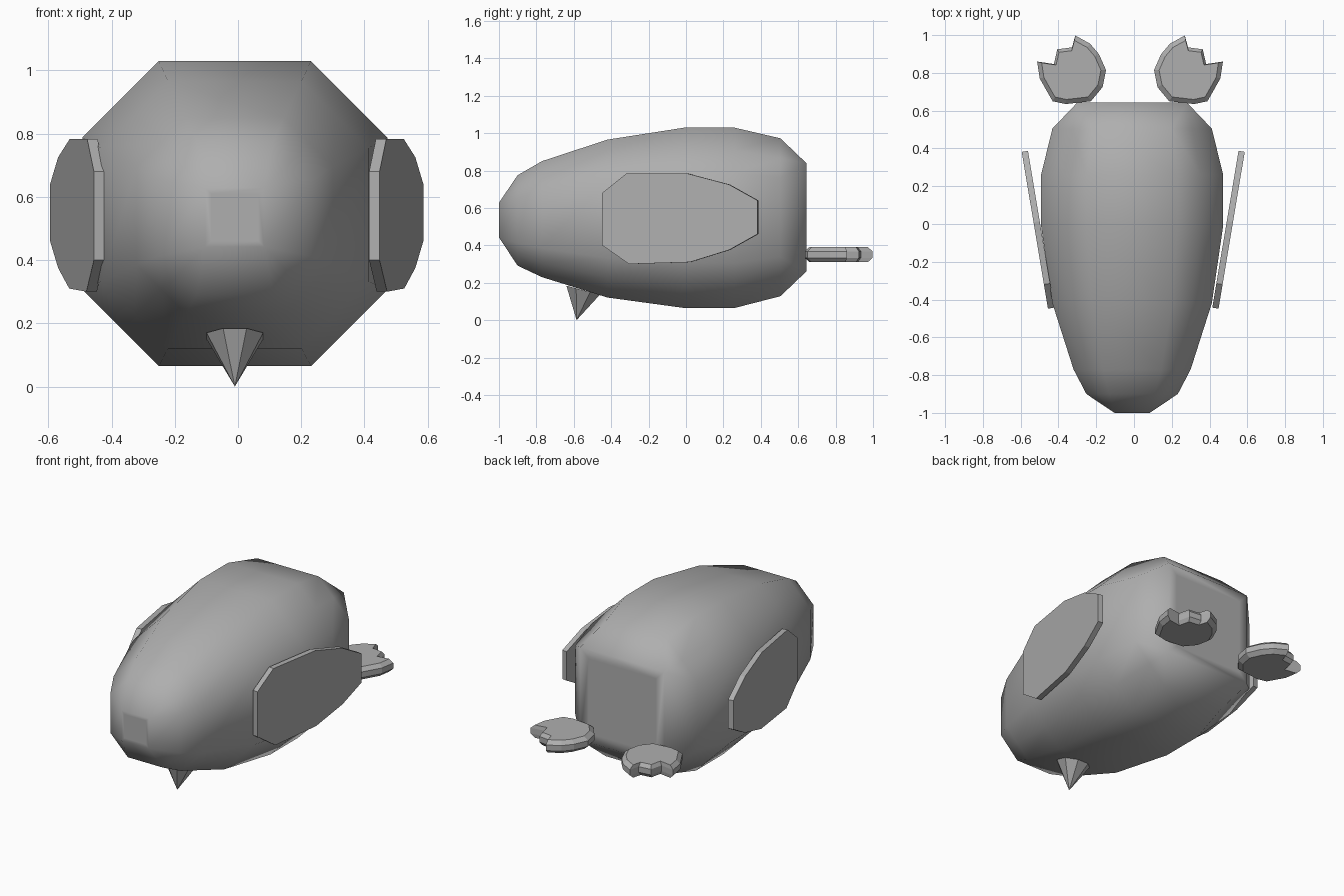
import bpy
import math

if "Cube" in bpy.data.objects:
    bpy.data.objects.remove(bpy.data.objects["Cube"], do_unlink=True)

GREY = (0.427, 0.427, 0.427, 1)
grey = bpy.data.materials.new("plain grey")
grey.use_nodes = True
grey.diffuse_color = GREY
grey.node_tree.nodes["Principled BSDF"].inputs["Base Color"].default_value = GREY


def add_mesh(name, verts, faces, smooth=False):
    mesh = bpy.data.meshes.new(name)
    mesh.from_pydata(verts, [], faces)
    mesh.materials.append(grey)
    obj = bpy.data.objects.new(name, mesh)
    bpy.context.collection.objects.link(obj)
    bpy.context.view_layer.objects.active = obj
    bpy.ops.object.select_all(action='DESELECT')
    obj.select_set(True)
    bpy.ops.object.mode_set(mode='EDIT')
    bpy.ops.mesh.select_all(action='SELECT')
    bpy.ops.mesh.normals_make_consistent(inside=False)
    bpy.ops.object.mode_set(mode='OBJECT')
    for p in mesh.polygons:
        p.use_smooth = smooth
    return obj


def loft(layers, caps=True):
    """Join equal-length loops of points into a skin."""
    n = len(layers[0])
    verts = [p for layer in layers for p in layer]
    faces = []
    for k in range(len(layers) - 1):
        for i in range(n):
            j = (i + 1) % n
            faces.append((k * n + i, k * n + j, (k + 1) * n + j, (k + 1) * n + i))
    if caps:
        faces += [tuple(range(n)), tuple(range((len(layers) - 1) * n, len(layers) * n))]
    return verts, faces


# Body: chamfered-square rings (y, half size, centre height), square at both ends
CX = -0.01
RINGS = [(-0.90, 0.242, 0.533), (-0.77, 0.31, 0.54), (-0.42, 0.422, 0.543),
         (-0.01, 0.482, 0.547), (0.26, 0.482, 0.547), (0.505, 0.422, 0.55)]
SECTION = []
for q in range(4):
    c, s = round(math.cos(q * math.pi / 2)), round(math.sin(q * math.pi / 2))
    for u, v in ((1, -0.5), (1, 0.5), (0.75, 0.75)):
        SECTION.append((u * c - v * s, u * s + v * c))
layers = [[(CX + r * u, y, z + r * v) for u, v in SECTION] for y, r, z in RINGS]
verts, faces = loft(layers, caps=False)
CORNERS = [(1, 1), (-1, 1), (-1, -1), (1, -1)]
for ring, y, r, z in ((0, -1.0, 0.093, 0.535), (len(RINGS) - 1, 0.643, 0.29, 0.55)):
    first, base = len(verts), ring * 12
    # outer square and a slightly smaller one that keeps the end flat
    for size in (r, r * 0.8):
        verts += [(CX + size * u, y, z + size * v) for u, v in CORNERS]
    faces.append(tuple(first + 4 + i for i in range(4)))
    for q in range(4):
        a, b = first + (q - 1) % 4, first + q
        e = [base + (3 * q + i) % 12 for i in range(4)]
        faces.append((a, e[0], e[1], b))
        faces.append((b, e[1], e[2], e[3]))
        faces.append((a, b, b + 4, a + 4))
add_mesh("body", verts, faces, smooth=True)

# Wings: thin slanted plates on both sides
WING = [(-0.448, 0.68), (-0.32, 0.783), (0.01, 0.783), (0.23, 0.725), (0.382, 0.64),
        (0.382, 0.46), (0.23, 0.375), (0.02, 0.31), (-0.305, 0.30), (-0.448, 0.40)]
for name, side in (("left_wing", 1), ("right_wing", -1)):
    plate = []
    for depth in (0.0, 0.033):
        plate.append([(-0.004 + side * (0.453 + 0.167 * (y + 0.44) - depth),
                       y + 0.005 * depth / 0.033, z) for y, z in WING])
    add_mesh(name, *loft(plate))

# Feet: notched discs with chamfered rims, toes pointing back
FOOT = [(0.29, 0.998), (0.307, 0.935), (0.385, 0.925), (0.403, 0.847), (0.492, 0.86),
        (0.478, 0.77), (0.41, 0.65), (0.34, 0.635), (0.207, 0.65),
        (0.145, 0.725), (0.127, 0.815), (0.165, 0.9), (0.212, 0.955)]
for name, side in (("left_foot", 1), ("right_foot", -1)):
    slab = []
    for z, f in ((0.31, 0.86), (0.333, 1.0), (0.368, 1.0), (0.39, 0.86)):
        slab.append([(-0.021 + side * (0.32 + (x - 0.32) * f),
                      0.81 + (y - 0.81) * f, z) for x, y in FOOT])
    add_mesh(name, *loft(slab))

# Beak: small eight-sided cone under the chin, base tilted to follow the body
verts = [(CX, -0.585, 0.0)]
for i in range(8):
    a = math.radians(22.5 + 45 * i)
    dy = 0.097 * math.sin(a)
    verts.append((CX + 0.097 * math.cos(a), -0.55 + dy, 0.16 - 0.27 * dy))
faces = [(0, 1 + i, 1 + (i + 1) % 8) for i in range(8)] + [tuple(range(1, 9))]
add_mesh("beak", verts, faces)
